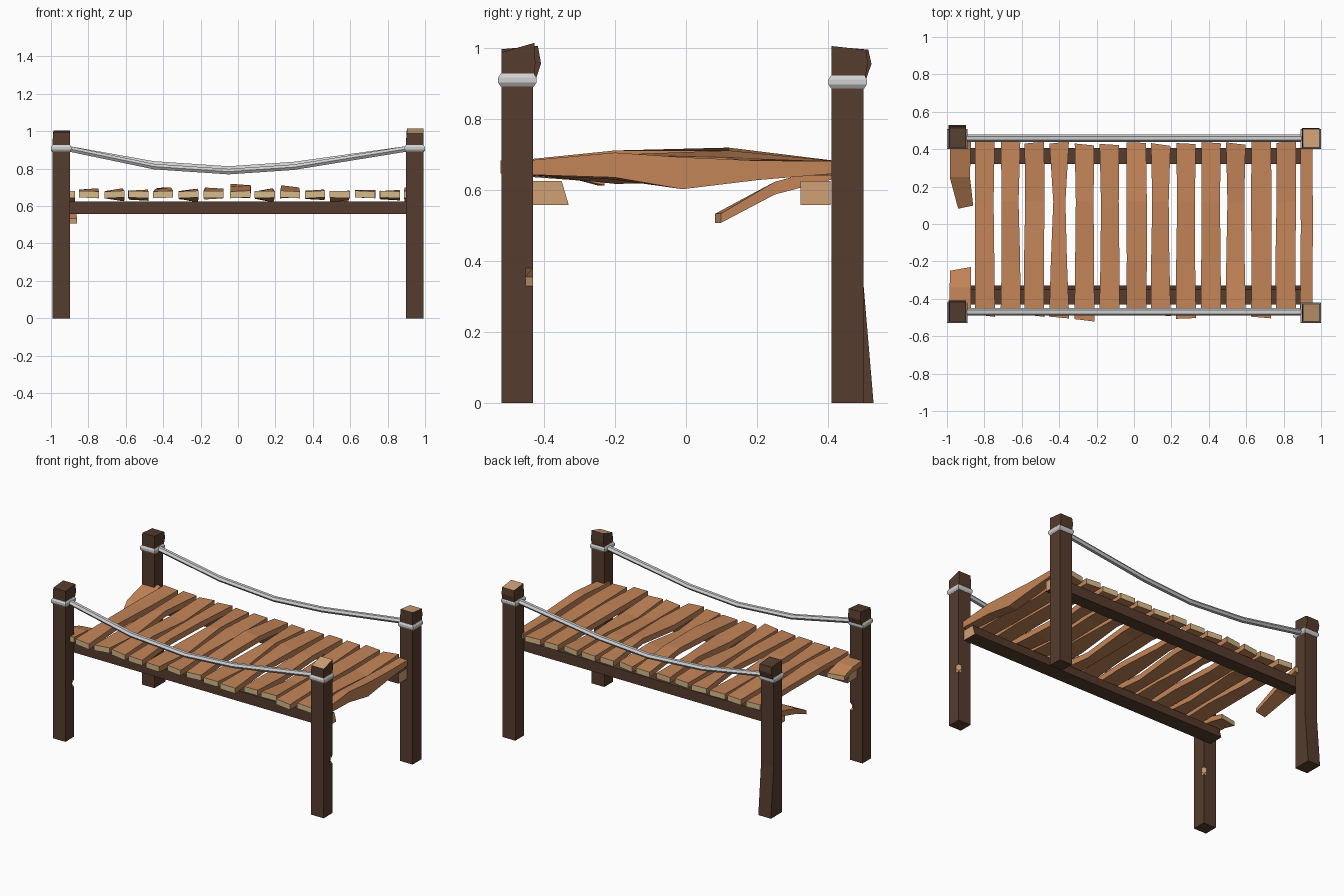
import bpy, bmesh, math, random

if "Cube" in bpy.data.objects:
    bpy.data.objects.remove(bpy.data.objects["Cube"])
random.seed(4)


def mat(name, r, g, b):
    m = bpy.data.materials.new(name)
    lin = [((c / 255 + 0.055) / 1.055) ** 2.4 for c in (r, g, b)]
    m.diffuse_color = (*lin, 1)
    m.use_nodes = True
    m.node_tree.nodes["Principled BSDF"].inputs["Base Color"].default_value = m.diffuse_color
    return m


DARK = mat("dark_timber", 86, 60, 46)
TAN = mat("cut_timber", 208, 160, 118)
PLANK = mat("plank_wood", 196, 133, 88)
END = mat("plank_end_grain", 214, 186, 138)
ROPE = mat("grey_rope", 208, 208, 208)


def loft(name, rings, mats, cap=(0, 0), rule=None):
    """Skin a list of equal-length point rings, capped at both ends."""
    bm = bmesh.new()
    vs = [[bm.verts.new(p) for p in r] for r in rings]
    n = len(rings[0])
    for a, b in zip(vs, vs[1:]):
        for i in range(n):
            j = (i + 1) % n
            bm.faces.new((a[i], a[j], b[j], b[i]))
    for ring, k in ((vs[0], cap[0]), (vs[-1], cap[1])):
        bm.faces.new(ring).material_index = k
    if rule:
        for f in bm.faces:
            if rule(f):
                f.material_index = 1
    bmesh.ops.recalc_face_normals(bm, faces=bm.faces)
    me = bpy.data.meshes.new(name)
    bm.to_mesh(me)
    bm.free()
    for m in mats:
        me.materials.append(m)
    ob = bpy.data.objects.new(name, me)
    bpy.context.collection.objects.link(ob)
    return ob


def post(name, x, y, chip, pale_top, bulge, flare, slope):
    """Square post with worn head, optional corner chip and flared foot."""
    rings = []
    for z in (0, 0.33, 0.355, 0.38, 0.89, 0.955, 1.0):
        x0, x1, y0, y1 = x - .046, x + .046, y - .045, y + .045
        c = 0.022
        if z == 0:
            y1 += flare
        if z == 0.955:
            y1 += bulge
        if z == 1.0:
            y1 += bulge * 0.6
            x0 += 0.004
        pull = c if chip and z == 0.355 else 0
        ring = []
        for px, py in ((x0, y0), (x1, y0), (x1, y1 - c),
                       (x1 - pull, y1 - pull), (x1 - c, y1), (x0, y1)):
            dz = slope * (py - y) / .045 if z == 1.0 else 0
            ring.append((px, py, z + dz))
        rings.append(ring)

    def chipped(f):
        cc = f.calc_center_median()
        return (chip and .33 < cc.z < .38 and cc.x > x + .02
                and cc.y > y + .02)
    loft(name, rings, [DARK, TAN], (0, 1 if pale_top else 0), chipped)


post("front_left_post", -.945, -.475, True, False, .022, 0, .004)
post("front_right_post", .945, -.475, True, True, .006, 0, .013)
post("back_left_post", -.945, .455, False, False, .022, .028, -.004)
post("back_right_post", .945, .455, False, True, .012, 0, -.005)

# rope lashings round the post heads
for fx, sx in (("left", -1), ("right", 1)):
    for fy, y, z in (("front", -.475, .91), ("back", .455, .905)):
        rings = []
        for dz, h in ((-.019, .047), (-.008, .054), (.006, .054), (.017, .047)):
            rings.append([(sx * .945 + a * h, y + b * h, z + dz)
                          for a, b in ((-1, -1), (1, -1), (1, 1), (-1, 1))])
        loft(f"{fy}_{fx}_lashing", rings, [ROPE])

# sagging hand ropes, six-sided
for name, y, sag in (("front_hand_rope", -.47, -.006), ("back_hand_rope", .458, .008)):
    rings = []
    for x, z in ((-.91, .907), (-.45, .817), (-.05, .79), (.3, .814), (.91, .907)):
        s = sag if abs(x) < .9 else 0
        rings.append([(x, y + .02 * math.cos(a * math.pi / 3),
                       z + s + .017 * math.sin(a * math.pi / 3)) for a in range(6)])
    loft(name, rings, [ROPE])

# long beams under the deck
loft("front_beam", [[(x, -.43, .557), (x, -.33, .557), (x, -.35, .625), (x, -.43, .625)]
                    for x in (-.95, .95)], [DARK, TAN], (1, 1))
loft("back_beam", [[(x, .322, .557), (x, .407, .557), (x, .407, .625), (x, .322, .625)]
                   for x in (-.95, .95)], [DARK, TAN], (1, 1))


def plank(name, sections, mats, cap=(1, 1)):
    """Sections are (x, y, z, width, thickness, roll, skew)."""
    rings = []
    for x, y, z, w, t, roll, skew in sections:
        ring = []
        for a, b in ((-1, -1), (1, -1), (1, 1), (-1, 1)):
            ring.append((x + a * w / 2, y + a * skew, z + b * t / 2 + a * roll))
        rings.append(ring)
    loft(name, rings, mats, cap)


# deck planks: x, front y, back y, rise front-mid, rise back-mid, roll, waist width
PLANKS = [
    (-.797, -.49, .44, .012, .005, .004, .098),
    (-.66, -.48, .44, -.008, .008, -.008, .09),
    (-.533, -.49, .435, .006, -.010, .003, .104),
    (-.40, -.50, .435, .015, .012, .006, .065),
    (-.265, -.515, .425, -.012, .004, -.010, .095),
    (-.132, -.48, .425, .004, .010, .010, .095),
    (.012, -.48, .435, .028, .036, .004, .108),
    (.143, -.49, .425, -.012, .006, -.010, .088),
    (.278, -.505, .43, .010, .022, .010, .095),
    (.412, -.455, .435, -.006, .006, -.003, .10),
    (.544, -.455, .43, -.016, -.012, .008, .09),
    (.68, -.50, .44, .006, .004, .002, .11),
    (.813, -.47, .44, .004, -.008, .003, .105),
]
for i, (x, y0, y1, r1, r2, roll, waist) in enumerate(PLANKS):
    j = lambda s: random.uniform(-s, s)
    plank(f"deck_plank_{i + 1}", [
        (x, y0, .662, .107, .036, j(.003), j(.008)),
        (x + j(.004), -.2, .66 + r1, (waist + .107) / 2, .038, roll, 0),
        (x + j(.004), .12, .66 + r2, waist, .038, -roll, 0),
        (x, y1, .662, .104, .036, j(.003), j(.008))], [PLANK, END])

# heavy warped last plank
plank("warped_end_plank", [
    (.922, -.48, .662, .068, .036, 0, 0),
    (.922, -.2, .667, .064, .07, .003, 0),
    (.925, -.01, .647, .066, .09, 0, 0),
    (.922, .2, .655, .066, .055, 0, 0),
    (.922, .43, .664, .064, .034, 0, 0)], [PLANK, END])

# snapped planks at the left end
plank("broken_front_plank", [
    (-.928, -.47, .662, .115, .036, 0, 0),
    (-.928, -.34, .655, .115, .036, 0, 0),
    (-.928, -.24, .628, .112, .03, 0, .01)], [PLANK, END])
plank("broken_back_plank", [
    (-.928, .44, .655, .112, .036, 0, 0),
    (-.931, .25, .605, .108, .036, 0, 0),
    (-.90, .09, .52, .08, .026, 0, .008)], [PLANK, TAN])
